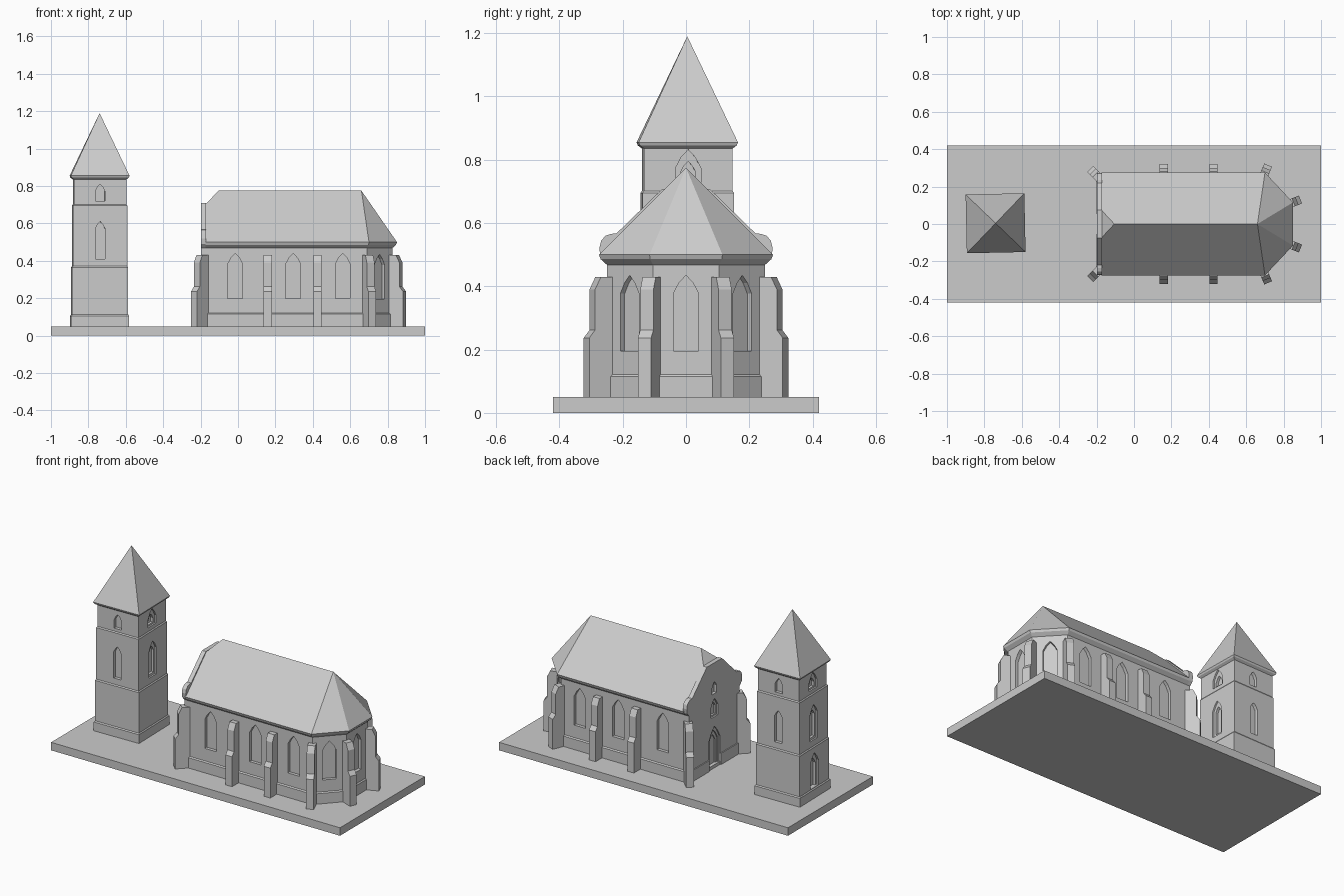
import bpy, bmesh, math
from mathutils import Vector, Matrix

cube = bpy.data.objects.get("Cube")
if cube:
    bpy.data.objects.remove(cube)

stone = bpy.data.materials.new("light_grey_stone")
stone.use_nodes = True
stone.diffuse_color = (0.6, 0.6, 0.6, 1)
stone.node_tree.nodes["Principled BSDF"].inputs["Base Color"].default_value = (0.6, 0.6, 0.6, 1)


def finish(name, bm, matrix=None):
    bmesh.ops.recalc_face_normals(bm, faces=bm.faces)
    if matrix:
        bm.transform(matrix)
    mesh = bpy.data.meshes.new(name)
    bm.to_mesh(mesh)
    bm.free()
    mesh.materials.append(stone)
    obj = bpy.data.objects.new(name, mesh)
    bpy.context.collection.objects.link(obj)
    return obj


def loft(name, rings, matrix=None):
    """Skin a stack of equal rings and cap both ends."""
    bm = bmesh.new()
    loops = [[bm.verts.new(p) for p in ring] for ring in rings]
    for low, high in zip(loops, loops[1:]):
        for i in range(len(low)):
            j = (i + 1) % len(low)
            bm.faces.new((low[i], low[j], high[j], high[i]))
    bm.faces.new(loops[0])
    bm.faces.new(loops[-1])
    return finish(name, bm, matrix)


def hull(name, points, matrix=None):
    bm = bmesh.new()
    for p in points:
        bm.verts.new(p)
    bmesh.ops.convex_hull(bm, input=bm.verts)
    bmesh.ops.dissolve_limit(bm, angle_limit=0.01, verts=bm.verts, edges=bm.edges)
    return finish(name, bm, matrix)


def prism(name, points, offset, matrix=None):
    return loft(name, [points, [Vector(p) + Vector(offset) for p in points]], matrix)


def place(x, y, degrees):
    """Local +x points outwards from the wall."""
    return Matrix.Translation((x, y, 0)) @ Matrix.Rotation(math.radians(degrees), 4, "Z")


def cut_arch(target, matrix, half, bottom, top, depth=0.02):
    """Recess a pointed opening into a wall."""
    spring = top - 1.45 * half
    outline = [(-half, bottom), (half, bottom), (half, spring),
               (half * 0.55, spring + 0.85 * half), (0, top),
               (-half * 0.55, spring + 0.85 * half), (-half, spring)]
    cutter = prism("arch_cutter", [(-depth, a, z) for a, z in outline], (depth + 0.04, 0, 0), matrix)
    cutter.hide_render = True
    mod = target.modifiers.new("opening", "BOOLEAN")
    mod.operation, mod.solver, mod.object = "DIFFERENCE", "EXACT", cutter
    graph = bpy.context.evaluated_depsgraph_get()
    mesh = bpy.data.meshes.new_from_object(target.evaluated_get(graph))
    target.modifiers.clear()
    target.data = mesh
    bpy.data.objects.remove(cutter)


def square(half, z):
    return [(-half, -half, z), (half, -half, z), (half, half, z), (-half, half, z)]


def footprint(grow, z, west=-0.175):
    """Nave outline with a three-sided east end."""
    side = [(west, 0.25 + grow), (0.69 + 0.41 * grow, 0.25 + grow),
            (0.825 + grow, 0.105 + 0.41 * grow)]
    return [(x, -y, z) for x, y in side] + [(x, y, z) for x, y in reversed(side)]


# Ground slab
prism("ground_slab", [(-1, -0.42, 0), (1, -0.42, 0), (1, 0.42, 0), (-1, 0.42, 0)], (0, 0, 0.05))

# Tower with stepped storeys
spot = place(-0.74, 0.004, 1.2)
steps = [(0.155, 0.05), (0.155, 0.105), (0.15, 0.112), (0.15, 0.365), (0.145, 0.372),
         (0.145, 0.695), (0.14, 0.702), (0.14, 0.835), (0.153, 0.845)]
tower = loft("tower", [square(h, z) for h, z in steps], spot)
hull("tower_spire", square(0.153, 0.845) + square(0.157, 0.855) + [(0, 0, 1.19)], spot)
for angle in (0, 90, 180, 270):
    turn = spot @ Matrix.Rotation(math.radians(angle), 4, "Z")
    middle = turn @ Matrix.Translation((0.145, 0, 0))
    upper = turn @ Matrix.Translation((0.14, 0, 0))
    if angle % 180:
        cut_arch(tower, middle, 0.025, 0.41, 0.61)
        cut_arch(tower, upper, 0.025, 0.72, 0.81)
    else:
        cut_arch(tower, middle, 0.037, 0.41, 0.63, 0.01)
        cut_arch(tower, middle, 0.022, 0.425, 0.595, 0.025)
        cut_arch(tower, upper, 0.04, 0.725, 0.832, 0.01)
        cut_arch(tower, upper, 0.024, 0.735, 0.795, 0.025)
    if angle == 180:
        door = turn @ Matrix.Translation((0.15, 0, 0))
        cut_arch(tower, door, 0.042, 0.115, 0.33, 0.012)
        cut_arch(tower, door, 0.027, 0.115, 0.295, 0.028)

# Nave walls with plinth and cornice
levels = [(0.006, 0.05), (0.006, 0.115), (0, 0.122), (0, 0.468), (0.02, 0.486)]
nave = loft("nave_walls", [footprint(d, z) for d, z in levels])
cut_arch(nave, place(0.825, 0, 0), 0.04, 0.195, 0.435)
for s in (-1, 1):
    for x in (-0.015, 0.295, 0.56):
        cut_arch(nave, place(x, s * 0.25, s * 90), 0.04, 0.2, 0.44)
    cut_arch(nave, place(0.757, s * 0.178, s * 43), 0.04, 0.195, 0.435)

# Nave roof, half-hipped in the west and faceted in the east
roof = footprint(0.02, 0.486) + footprint(0.025, 0.5)
roof += [(-0.175, s * 0.075, 0.7) for s in (-1, 1)]
roof += [(-0.105, 0, 0.775), (0.66, 0, 0.775)]
hull("nave_roof", roof)

# West gable with rounded shoulders
half = [(0.25, 0.05), (0.25, 0.468), (0.27, 0.49), (0.274, 0.52), (0.268, 0.545),
        (0.254, 0.56), (0.235, 0.566), (0.22, 0.567), (0.075, 0.708)]
outline = half + [(-y, z) for y, z in reversed(half)]
gable = prism("west_gable", [(-0.197, y, z) for y, z in outline], (0.027, 0, 0))
west = place(-0.197, 0, 180)
cut_arch(gable, west, 0.055, 0.07, 0.31, 0.008)
cut_arch(gable, west, 0.042, 0.07, 0.285, 0.016)
cut_arch(gable, west, 0.028, 0.07, 0.255, 0.023)
cut_arch(gable, west, 0.035, 0.37, 0.485, 0.01)
cut_arch(gable, west, 0.022, 0.38, 0.462, 0.022)
cut_arch(gable, west, 0.022, 0.515, 0.59)
for s in (-1, 1):
    prism("west_plinth", [(-0.203, s * 0.056, 0.05), (-0.18, s * 0.056, 0.05),
                          (-0.18, s * 0.256, 0.05), (-0.203, s * 0.256, 0.05)], (0, 0, 0.07))

# Stepped buttresses
profile = [(-0.03, 0.05), (0.07, 0.05), (0.07, 0.237), (0.05, 0.262),
           (0.05, 0.39), (0.03, 0.43), (-0.03, 0.43)]
posts = [(0.16, 0.25, 90), (0.425, 0.25, 90), (0.69, 0.25, 67), (0.825, 0.105, 22),
         (-0.185, 0.245, 135)]
for x, y, angle in posts:
    for s in (-1, 1):
        prism("buttress", [(u, -0.0225, z) for u, z in profile], (0, 0.045, 0),
              place(x, s * y, s * angle))
